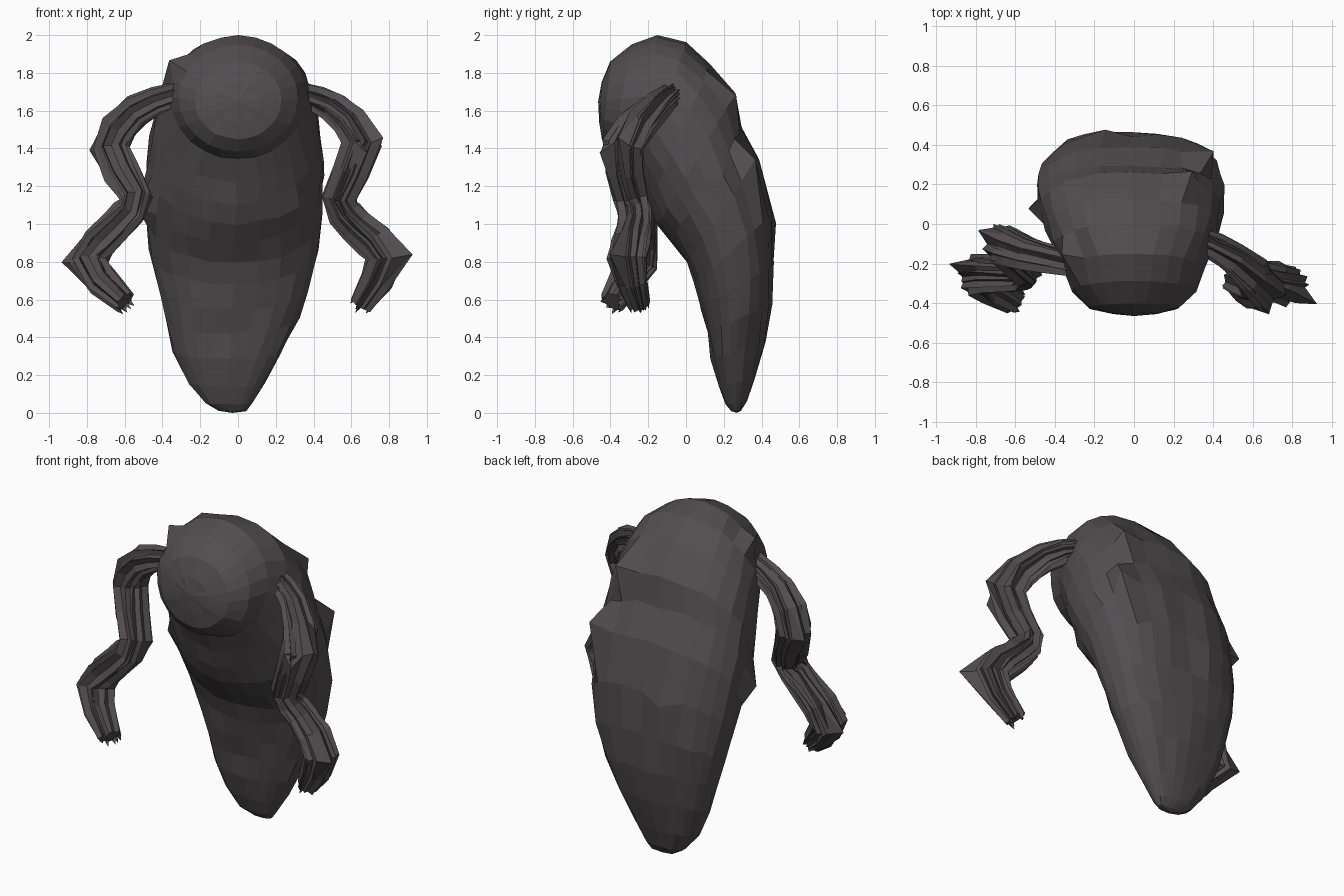
import bpy, bmesh, math, random
from mathutils import Vector

if "Cube" in bpy.data.objects:
    bpy.data.objects.remove(bpy.data.objects["Cube"])

random.seed(4)
grey = bpy.data.materials.new("charcoal_grey")
grey.diffuse_color = (0.085, 0.075, 0.08, 1)
grey.use_nodes = True
grey.node_tree.nodes["Principled BSDF"].inputs["Base Color"].default_value = grey.diffuse_color


def loft(name, rings, start=None, end=None):
    """Skin closed rings of points; close the ends with a pole or a cap."""
    bm = bmesh.new()
    loops = [[bm.verts.new(p) for p in r] for r in rings]
    n = len(loops[0])
    for a, b in zip(loops, loops[1:]):
        for i in range(n):
            j = (i + 1) % n
            bm.faces.new((a[i], a[j], b[j], b[i]))
    for loop, pole in ((loops[0], start), (loops[-1], end)):
        if pole is None:
            bm.faces.new(loop)
        else:
            v = bm.verts.new(pole)
            for i in range(n):
                bm.faces.new((loop[i], loop[(i + 1) % n], v))
    bmesh.ops.recalc_face_normals(bm, faces=bm.faces)
    me = bpy.data.meshes.new(name)
    bm.to_mesh(me)
    bm.free()
    me.materials.append(grey)
    ob = bpy.data.objects.new(name, me)
    bpy.context.collection.objects.link(ob)
    return ob


# Body: belly y, belly z, back y, back z, centre x, half width, from face to tail
SECTIONS = [
    (-.458, 1.54, -.445, 1.75, 0, .12), (-.445, 1.45, -.4, 1.86, 0, .23),
    (-.39, 1.385, -.29, 1.95, 0, .315), (-.3, 1.345, -.15, 2.0, 0, .36),
    (-.24, 1.22, 0, 1.955, -.005, .405), (-.2, 1.1, .13, 1.85, -.01, .44),
    (-.15, 1.0, .26, 1.69, -.015, .46), (-.08, .91, .3, 1.52, -.02, .47),
    (0, .79, .385, 1.34, -.02, .47), (.05, .68, .45, 1.06, -.02, .45),
    (.08, .55, .47, .8, -.025, .405), (.11, .42, .45, .58, -.035, .355),
    (.135, .28, .415, .38, -.05, .29), (.175, .14, .36, .18, -.06, .205),
    (.21, .045, .32, .06, -.05, .125), (.24, .01, .29, .013, -.03, .075)]
SIDES = 24
rings = []
for k, (y0, z0, y1, z1, cx, hw) in enumerate(SECTIONS):
    low, high = Vector((cx, y0, z0)), Vector((cx, y1, z1))
    mid, half = (low + high) / 2, (high - low) / 2
    rough = 0.003 if k < 4 else 0.009 if k < 13 else 0.003
    ring = []
    for i in range(SIDES):
        a = math.tau * i / SIDES
        c, s = math.cos(a), math.sin(a)
        # round face, boxy back, softer belly
        power = 1.0 if k < 4 else 0.82 if s > 0 else 0.93
        c = math.copysign(abs(c) ** power, c)
        s = math.copysign(abs(s) ** power, s)
        p = mid + half * s + Vector((hw * c, 0, 0))
        ring.append(p + Vector([random.uniform(-rough, rough) for _ in range(3)]))
    rings.append(ring)
body = loft("body", rings, (0, -.465, 1.65), (-.03, .27, 0))

# Torn lumps pulled out of the hide
for lump in ((-.37, -.15, 1.87), (-.54, .08, 1.08), (.41, .37, 1.35),
             (.46, .2, 1.25), (-.14, .48, 1.0), (.3, .27, 1.68)):
    target = Vector(lump)
    v = min(body.data.vertices, key=lambda v: (v.co - target).length)
    v.co = v.co.lerp(target, 0.9)


def smooth_path(points, steps):
    """Catmull-Rom samples of a path of (x, y, z, radius)."""
    pts = [Vector(p) for p in points]
    pts = [pts[0] * 2 - pts[1]] + pts + [pts[-1] * 2 - pts[-2]]
    out = []
    for a, b, c, d in zip(pts, pts[1:], pts[2:], pts[3:]):
        for s in range(steps):
            t = s / steps
            out.append((b * 2 + (c - a) * t + (a * 2 - b * 5 + c * 4 - d) * t * t
                        + (b * 3 - a - c * 3 + d) * t ** 3) / 2)
    return out + [pts[-2]]


def frames(path):
    """Centre, radius and two crosswise axes at each path sample."""
    for i, p in enumerate(path):
        d = (path[min(i + 1, len(path) - 1)] - path[max(i - 1, 0)]).to_3d().normalized()
        u = Vector((0, 1, 0)) - d * d.y
        u.normalize()
        yield p.to_3d(), p[3], u, d.cross(u)


def arm(side, points, spikes):
    path = smooth_path(points, 2)
    # Grooved core
    n = 16
    ridge = [(0.98 if i % 2 else 0.78) + random.uniform(-.1, .1) for i in range(n)]
    core = []
    for c, r, u, w in frames(path):
        core.append([c + (u * math.cos(math.tau * i / n) + w * math.sin(math.tau * i / n))
                     * r * (ridge[i] + random.uniform(-.06, .06)) for i in range(n)])
    ob = loft(side + "_arm", core)
    # Pointed joints
    for spike in spikes:
        target = Vector(spike)
        for v in sorted(ob.data.vertices, key=lambda v: (v.co - target).length)[:2]:
            v.co = v.co.lerp(target, 0.9)
    # Loose sinews lying along the arm, slightly twisted and frayed past the end
    for k in range(9):
        a0, twist = math.tau * k / 9, random.uniform(-.1, .1)
        strand = []
        for j, (c, r, u, w) in enumerate(frames(path)):
            a = a0 + twist * j
            o = c + (u * math.cos(a) + w * math.sin(a)) * r * random.uniform(.74, .94)
            strand.append([o + (u * math.cos(b) + w * math.sin(b)) * r * .2
                           for b in (a, a + 2.1, a + 4.2)])
        tail = (path[-1] - path[-2]).to_3d().normalized() * random.uniform(.01, .045)
        end = sum(strand[-1], Vector()) / 3 + tail
        loft(f"{side}_sinew_{k + 1}", strand, None, end)


arm("right", [(.33, -.07, 1.685, .06), (.51, -.17, 1.615, .08), (.655, -.33, 1.42, .105),
              (.535, -.29, 1.14, .088), (.63, -.27, .99, .09), (.78, -.31, .82, .1),
              (.65, -.25, .57, .06)], [(.93, -.41, .84), (.77, -.36, 1.46), (.68, -.46, 1.37)])
arm("left", [(-.31, -.2, 1.69, .065), (-.54, -.15, 1.6, .085), (-.67, -.1, 1.4, .105),
             (-.54, -.23, 1.14, .09), (-.64, -.25, .99, .09), (-.79, -.26, .8, .105),
             (-.6, -.39, .59, .065)], [(-.94, -.2, .8), (-.79, -.03, 1.39)])
